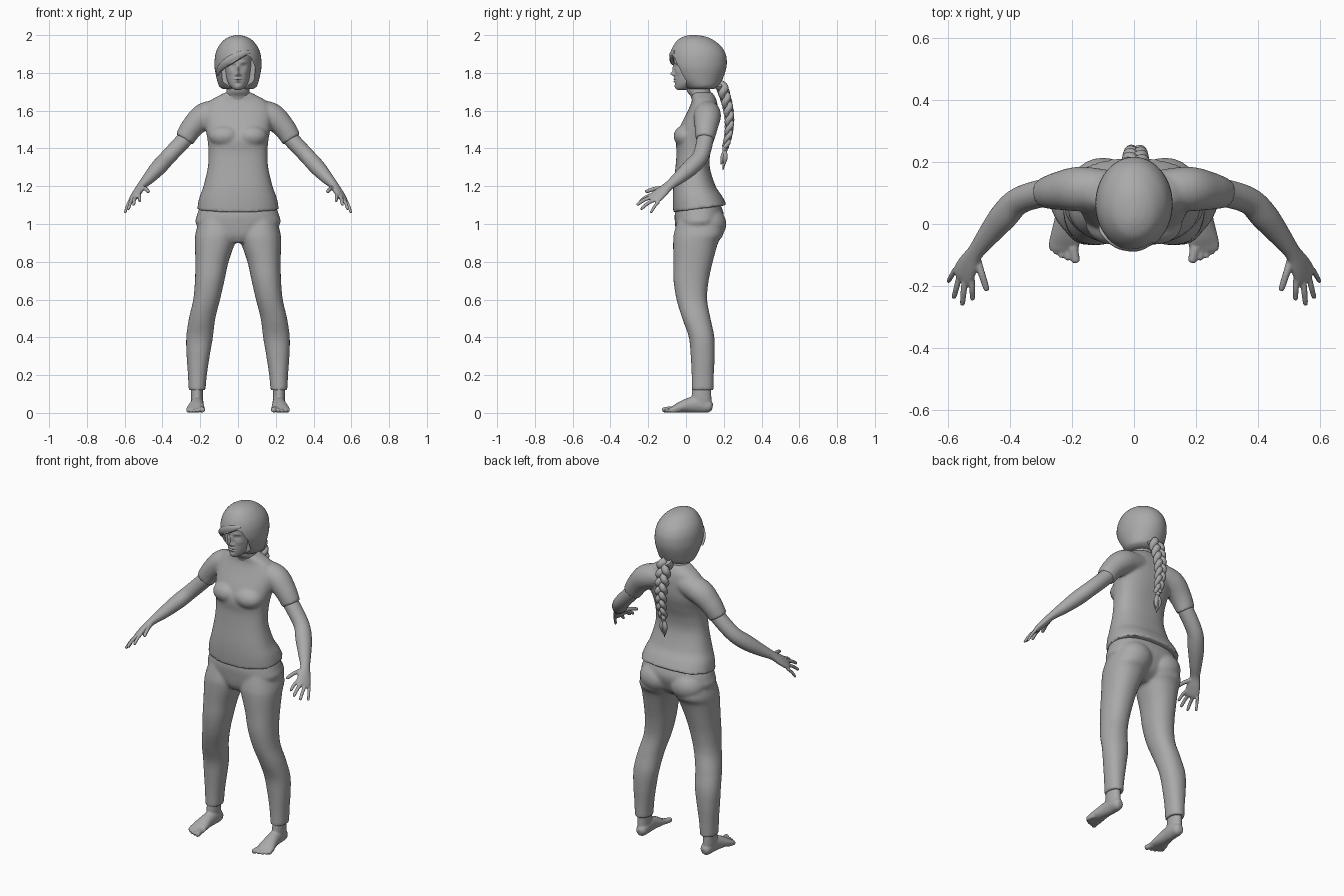
import bpy, bmesh, math
from mathutils import Vector, Matrix

if "Cube" in bpy.data.objects:
    bpy.data.objects.remove(bpy.data.objects["Cube"], do_unlink=True)

grey = bpy.data.materials.new("plain_grey")
grey.use_nodes = True
grey.diffuse_color = (0.4, 0.4, 0.4, 1)
grey.node_tree.nodes["Principled BSDF"].inputs["Base Color"].default_value = (0.4, 0.4, 0.4, 1)


def spline(rows, steps=6):
    """Catmull-Rom interpolation of rows of numbers."""
    out = []
    for i in range(len(rows) - 1):
        a, b, c, d = (rows[max(i - 1, 0)], rows[i], rows[i + 1], rows[min(i + 2, len(rows) - 1)])
        for k in range(steps):
            t = k / steps
            out.append([q + t * (r - p) / 2 + t * t * (p - 2.5 * q + 2 * r - s / 2)
                        + t ** 3 * (1.5 * (q - r) + (s - p) / 2) for p, q, r, s in zip(a, b, c, d)])
    return out + [list(rows[-1])]


def skin(bm, rings):
    """Bridge rings of points into a closed surface."""
    loops = [[bm.verts.new(p) for p in ring] for ring in rings]
    n = len(loops[0])
    for a, b in zip(loops, loops[1:]):
        for i in range(n):
            bm.faces.new((a[i], a[(i + 1) % n], b[(i + 1) % n], b[i]))
    bm.faces.new(loops[0][::-1])
    bm.faces.new(loops[-1])


def circle(n, p=2.0):
    angles = [2 * math.pi * i / n for i in range(n)]
    return [tuple(math.copysign(abs(f(a)) ** (2 / p), f(a)) for f in (math.cos, math.sin)) for a in angles]


def stack(bm, rows, p=2.0, n=40, steps=6):
    """Loft upright sections given as z, x0, x1, y0, y1."""
    skin(bm, [[Vector(((a + b) / 2 + (b - a) / 2 * u, (c + d) / 2 + (d - c) / 2 * v, z))
               for u, v in circle(n, p)] for z, a, b, c, d in spline(rows, steps)])


def centred(rows):
    return [(z, -w, w, a, b) for z, w, a, b in rows]


def tube(bm, rows, up=(0, 0, 1), n=20, steps=6):
    """Loft along a path given as x, y, z, width, thickness."""
    rows = spline(rows, steps)
    pts = [Vector(r[:3]) for r in rows]
    rings = []
    for i, r in enumerate(rows):
        t = (pts[min(i + 1, len(pts) - 1)] - pts[max(i - 1, 0)]).normalized()
        side = Vector(up).cross(t).normalized()
        over = t.cross(side)
        rings.append([pts[i] + side * r[3] * u + over * r[4] * v for u, v in circle(n)])
    skin(bm, rings)


def digit(bm, a, b, r, up=(0, 0, 1), bend=0.0):
    """Finger or toe with a rounded tip."""
    a, b = Vector(a), Vector(b)
    mid = a.lerp(b, 0.5) + Vector((0, 0, bend))
    near = mid.lerp(b, 0.85)
    tube(bm, [(*a, r * 1.1, r * 1.1), (*mid, r, r), (*near, r * 0.85, r * 0.85), (*b, r * 0.3, r * 0.3)], up, 12, 4)


def ball(bm, centre, size):
    m = Matrix.Translation(centre) @ Matrix.Diagonal((*size, 1))
    bmesh.ops.create_uvsphere(bm, u_segments=24, v_segments=16, radius=1, matrix=m)


def mirror(bm):
    new = bmesh.ops.duplicate(bm, geom=bm.verts[:] + bm.edges[:] + bm.faces[:])["geom"]
    for v in new:
        if isinstance(v, bmesh.types.BMVert):
            v.co.x = -v.co.x
    bmesh.ops.reverse_faces(bm, faces=[f for f in new if isinstance(f, bmesh.types.BMFace)])


def finish(name, bm, voxel=0, smooth=4, cutter=None):
    """Make the object, fuse its volumes, smooth it."""
    bmesh.ops.recalc_face_normals(bm, faces=bm.faces)
    mesh = bpy.data.meshes.new(name)
    bm.to_mesh(mesh)
    bm.free()
    ob = bpy.data.objects.new(name, mesh)
    bpy.context.collection.objects.link(ob)
    mesh.materials.append(grey)
    bpy.ops.object.select_all(action="DESELECT")
    bpy.context.view_layer.objects.active = ob
    ob.select_set(True)
    if cutter:
        m = ob.modifiers.new("opening", "BOOLEAN")
        m.operation, m.object, m.solver = "DIFFERENCE", cutter, "EXACT"
        bpy.ops.object.modifier_apply(modifier=m.name)
    if voxel:
        m = ob.modifiers.new("fuse", "REMESH")
        m.mode, m.voxel_size = "VOXEL", voxel
        bpy.ops.object.modifier_apply(modifier=m.name)
        m = ob.modifiers.new("relax", "SMOOTH")
        m.factor, m.iterations = 0.5, smooth
        bpy.ops.object.modifier_apply(modifier=m.name)
    bpy.ops.object.shade_smooth_by_angle(angle=math.radians(50))
    return ob


# Shirt: sleeves, bust and torso
bm = bmesh.new()
tube(bm, [(.06, .11, 1.6, .06, .06), (.17, .113, 1.575, .07, .072), (.24, .107, 1.515, .06, .062),
          (.285, .1, 1.448, .053, .05)], up=(0, 1, 0), n=32)
ball(bm, (.07, .0, 1.465), (.085, .066, .06))
mirror(bm)
stack(bm, centred([(1.08, .217, -.068, .216), (1.14, .205, -.07, .19), (1.2, .183, -.067, .157),
                   (1.3, .16, -.056, .126), (1.38, .156, -.05, .13), (1.45, .162, -.054, .15),
                   (1.52, .175, -.03, .168), (1.6, .18, .01, .17), (1.65, .15, .03, .163),
                   (1.68, .1, .03, .15), (1.697, .066, .03, .135)]), p=2.4)
for v in bm.verts:  # hem rises towards the back
    v.co.z += .13 * (v.co.y - .07) * max(0, min(1, (1.2 - v.co.z) / .1))
finish("shirt", bm, .008, 6)

# Trousers: legs, seat and pelvis
bm = bmesh.new()
stack(bm, [(1.04, .02, .2, -.04, .19), (.95, .006, .225, -.064, .198), (.9, .016, .228, -.068, .17),
           (.8, .05, .226, -.067, .142), (.7, .072, .228, -.066, .12), (.6, .095, .237, -.05, .112),
           (.5, .12, .26, -.02, .13), (.4, .133, .274, .015, .15), (.3, .15, .272, .025, .152),
           (.2, .165, .265, .03, .147), (.12, .172, .262, .03, .145)], p=2.2)
ball(bm, (.1, .12, 1.0), (.105, .094, .09))
mirror(bm)
stack(bm, centred([(.9, .04, -.03, .1), (.94, .15, -.05, .16), (1.0, .222, -.058, .19),
                   (1.05, .216, -.06, .2), (1.1, .2, -.05, .185)]), p=2.3)
finish("trousers", bm, .008, 6)

# Arms with hands
bm = bmesh.new()
palm_up = (.7, -.25, .7)
tube(bm, [(.23, .105, 1.51, .045, .045), (.29, .1, 1.44, .045, .043), (.37, .075, 1.355, .044, .042),
          (.42, .025, 1.3, .046, .042), (.47, -.037, 1.245, .036, .033), (.51, -.09, 1.203, .028, .022),
          (.533, -.13, 1.168, .038, .02), (.55, -.163, 1.14, .042, .016), (.557, -.178, 1.128, .036, .01)], palm_up)
for base, tip, r in [((.523, -.175, 1.157), (.52, -.246, 1.118), .0095), ((.545, -.18, 1.143), (.553, -.262, 1.1), .01),
                     ((.562, -.168, 1.127), (.581, -.24, 1.077), .0095), ((.575, -.145, 1.117), (.599, -.187, 1.058), .0085),
                     ((.505, -.115, 1.19), (.473, -.216, 1.17), .0115)]:
    digit(bm, base, tip, r, palm_up, .006)
mirror(bm)
finish("arms_and_hands", bm, .0045, 3)

# Bare feet with toes
bm = bmesh.new()
tube(bm, [(.213, .14, .03, .014, .016), (.214, .122, .034, .03, .033), (.215, .07, .045, .034, .045),
          (.218, .02, .041, .037, .04), (.222, -.03, .03, .045, .029), (.225, -.065, .02, .05, .018),
          (.225, -.085, .014, .046, .012)])
stack(bm, [(.03, .185, .247, .03, .137), (.09, .186, .25, .03, .134), (.18, .185, .25, .04, .13)])
for x, y, r in [(.186, -.125, .0155), (.212, -.117, .012), (.234, -.109, .011), (.252, -.098, .0105), (.267, -.084, .01)]:
    digit(bm, (x * .7 + .0675, y + .05, r + .004), (x, y, r), r)
mirror(bm)
finish("feet", bm, .0045, 3)

# Head, with features raised and sunk on the front
bm = bmesh.new()
stack(bm, centred([(1.71, .014, -.045, .0), (1.718, .03, -.054, .03), (1.74, .05, -.058, .08), (1.77, .063, -.06, .12),
                   (1.81, .072, -.06, .15), (1.85, .077, -.063, .165), (1.9, .078, -.06, .17),
                   (1.95, .05, -.03, .14)]), n=120, steps=12)
features = [(0, 1.795, .009, .011, .02), (0, 1.82, .007, .02, .011), (.012, 1.79, .006, .006, .007),
            (.03, 1.836, .013, .009, -.011), (.03, 1.835, .009, .005, .006), (.03, 1.857, .018, .006, .004),
            (.0, 1.768, .016, .005, .007), (0, 1.755, .014, .005, .007), (0, 1.761, .022, .002, -.004),
            (0, 1.728, .015, .01, .004), (.042, 1.805, .016, .014, .004)]
for v in bm.verts:
    if v.co.y < 0:
        x, z = v.co.x, v.co.z
        v.co.y -= sum(d * math.exp(-((abs(x) - fx) / sx) ** 2 - ((z - fz) / sz) ** 2) for fx, fz, sx, sz, d in features)
finish("head", bm)

# Neck
bm = bmesh.new()
stack(bm, centred([(1.64, .085, .035, .15), (1.675, .07, .025, .14), (1.71, .06, .004, .128), (1.79, .058, .0, .13)]))
finish("neck", bm)

# Hair: full cap cut open around the face, plus a swept fringe
opening = [(-.076, 1.69), (-.086, 1.8), (-.09, 1.822), (-.03, 1.852), (.02, 1.885), (.045, 1.897),
           (.07, 1.88), (.09, 1.83), (.088, 1.78), (.074, 1.69)]
bm = bmesh.new()
skin(bm, [[Vector((x, y, z)) for x, z in opening] for y in (-.2, .0)])
face_cutter = finish("face_cutter", bm)
face_cutter.hide_render = True
bm = bmesh.new()
stack(bm, centred([(1.715, .08, .01, .15), (1.73, .1, -.01, .175), (1.77, .113, -.05, .195), (1.82, .123, -.078, .212),
                   (1.86, .124, -.087, .216), (1.9, .119, -.084, .21), (1.94, .103, -.069, .187),
                   (1.975, .073, -.043, .143), (1.993, .04, -.01, .1), (2.0, .008, .02, .055)]), n=64)
finish("hair_cap", bm, cutter=face_cutter)
bpy.data.objects.remove(face_cutter, do_unlink=True)
bm = bmesh.new()
tube(bm, [(.06, -.058, 1.91, .008, .006), (.01, -.077, 1.895, .02, .011), (-.05, -.067, 1.862, .022, .012),
          (-.093, -.03, 1.825, .017, .01), (-.108, .0, 1.79, .005, .004)], up=(0, -1, 0))
finish("swept_fringe", bm)

# Braid: three woven strands following the back
bm = bmesh.new()
for k in range(3):
    rows = []
    for i in range(49):
        t = i / 48
        a = 2 * math.pi * (2.3 * t + k / 3)
        size = 1 - .45 * t
        rows.append((.005 + .026 * size * math.sin(a), .185 + .045 * math.sin(2.6 * t) + .014 * size * math.sin(2 * a),
                     1.74 - .335 * t, .023 * size, .021 * size))
    tube(bm, rows, up=(0, 1, 0), n=12, steps=2)
finish("braid", bm)

# Tie and loose tail end
bm = bmesh.new()
tube(bm, [(.005, .208, 1.415, .013, .013), (.005, .207, 1.4, .015, .015), (.005, .206, 1.387, .012, .012)], up=(0, 1, 0))
finish("braid_tie", bm)
bm = bmesh.new()
for dx, dy, dz in [(0, 0, 0), (.012, .004, .02), (-.012, .003, .015), (.003, -.01, .03)]:
    tube(bm, [(.005, .206, 1.395, .008, .008), (.005 + dx, .204 + dy, 1.35, .013, .012),
              (.005 + dx / 2, .196 + dy, 1.285 + dz, .002, .002)], up=(0, 1, 0), n=12)
finish("braid_tail", bm)
